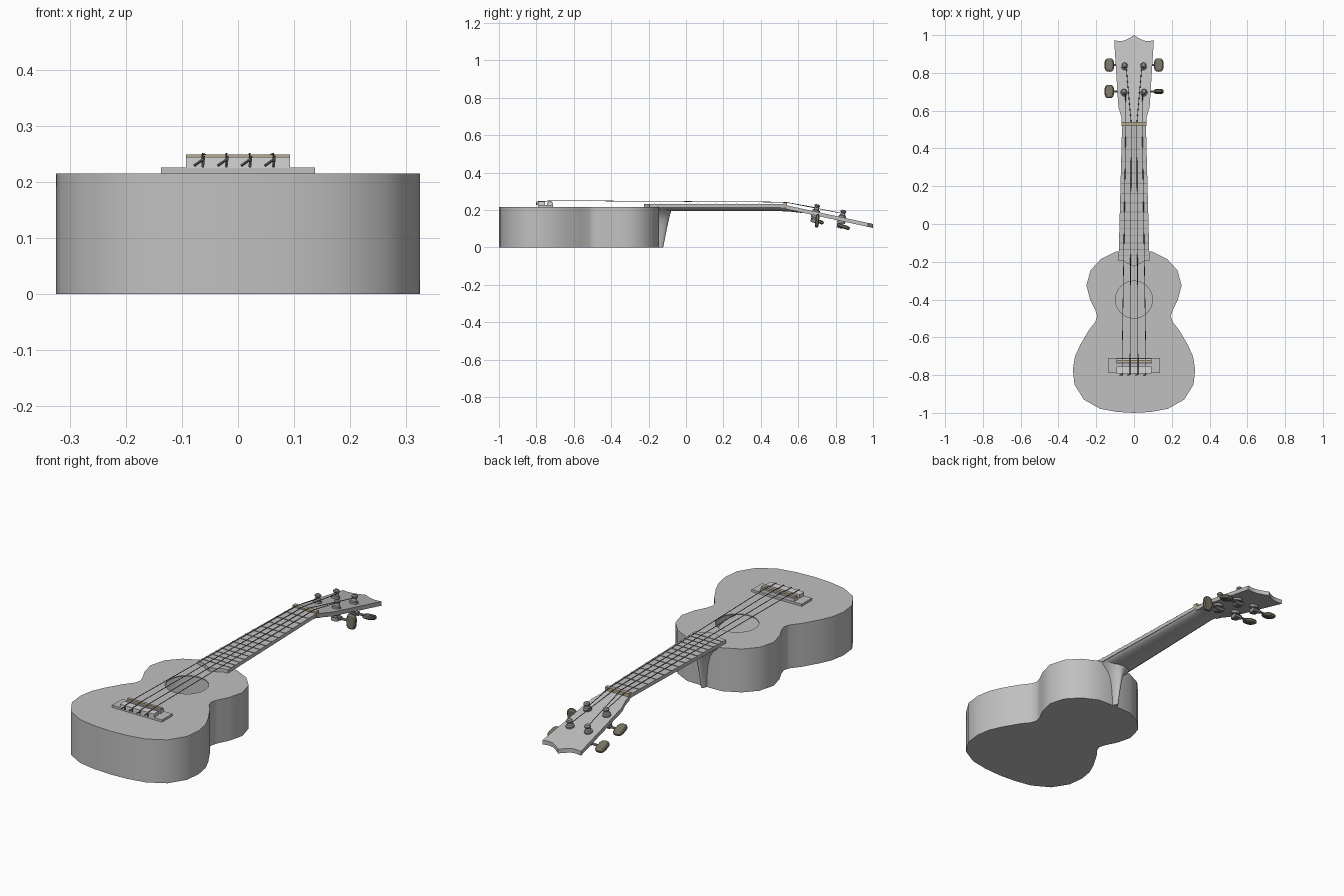
import bpy, bmesh, math
from mathutils import Vector, Matrix

if "Cube" in bpy.data.objects:
    bpy.data.objects.remove(bpy.data.objects["Cube"])


def material(name, rgb):
    m = bpy.data.materials.new(name)
    m.diffuse_color = (*rgb, 1)
    m.use_nodes = True
    m.node_tree.nodes["Principled BSDF"].inputs["Base Color"].default_value = m.diffuse_color
    return m


GREY = material("body grey", (0.53, 0.53, 0.53))
LIGHT = material("bridge light grey", (0.66, 0.66, 0.66))
METAL = material("tuner metal", (0.30, 0.30, 0.31))
DARK = material("string dark grey", (0.14, 0.14, 0.14))
BONE = material("nut tan", (0.48, 0.42, 0.29))
BUTTON = material("button olive", (0.18, 0.165, 0.125))


def finish(bm, name, mat, angle=35):
    bmesh.ops.recalc_face_normals(bm, faces=bm.faces)
    me = bpy.data.meshes.new(name)
    bm.to_mesh(me)
    bm.free()
    me.materials.append(mat)
    ob = bpy.data.objects.new(name, me)
    bpy.context.collection.objects.link(ob)
    bpy.ops.object.select_all(action='DESELECT')
    ob.select_set(True)
    bpy.context.view_layer.objects.active = ob
    bpy.ops.object.shade_smooth_by_angle(angle=math.radians(angle))
    return ob


def loft(name, rings, mat, angle=35):
    """Skin a list of equal-length rings and cap both ends."""
    bm = bmesh.new()
    vs = [[bm.verts.new(p) for p in r] for r in rings]
    n = len(vs[0])
    for a, b in zip(vs, vs[1:]):
        for i in range(n):
            j = (i + 1) % n
            bm.faces.new((a[i], a[j], b[j], b[i]))
    bm.faces.new(vs[0])
    bm.faces.new(vs[-1])
    return finish(bm, name, mat, angle)


def box(name, x0, x1, y0, y1, z0, z1, mat):
    return loft(name, [[(x0, y0, z), (x1, y0, z), (x1, y1, z), (x0, y1, z)] for z in (z0, z1)], mat)


def lathe(name, base, axis, profile, mat, n=12):
    """Revolve (radius, distance) pairs along an axis."""
    rot = Vector(axis).to_track_quat('Z', 'Y').to_matrix()
    ring = [2 * math.pi * i / n for i in range(n)]
    return loft(name, [[Vector(base) + rot @ Vector((r * math.cos(a), r * math.sin(a), h))
                        for a in ring] for r, h in profile], mat)


def rod(name, a, b, r, mat, n=8):
    a, b = Vector(a), Vector(b)
    return lathe(name, a, b - a, [(r, 0), (r, (b - a).length)], mat, n)


def mirrored(half):
    """Half outline running from centre to centre, mirrored in x."""
    return half + [(-x, y) for x, y in reversed(half) if x > 1e-6]


# hollow body with a round sound hole
H = 0.215
body = mirrored([(0, -0.143), (0.095, -0.145), (0.175, -0.185), (0.23, -0.245), (0.252, -0.325),
                 (0.233, -0.40), (0.205, -0.455), (0.195, -0.49), (0.206, -0.52), (0.238, -0.56),
                 (0.285, -0.64), (0.312, -0.70), (0.324, -0.77), (0.315, -0.85), (0.265, -0.93),
                 (0.18, -0.978), (0.09, -0.995), (0, -1.0)])
bm = bmesh.new()
low = [bm.verts.new((x, y, 0)) for x, y in body]
top = [bm.verts.new((x, y, H)) for x, y in body]
hole = [bm.verts.new((0.098 * math.cos(i * math.pi / 16), -0.4 + 0.098 * math.sin(i * math.pi / 16), H))
        for i in range(32)]
bm.faces.new(low)
for i in range(len(low)):
    j = (i + 1) % len(low)
    bm.faces.new((low[i], low[j], top[j], top[i]))
edges = [bm.edges.get((top[i - 1], top[i])) for i in range(len(top))]
edges += [bm.edges.new((hole[i - 1], hole[i])) for i in range(32)]
bmesh.ops.triangle_fill(bm, use_beauty=True, edges=edges, normal=(0, 0, 1))
ob = finish(bm, "body", GREY, 60)
for p in ob.data.polygons:
    if abs(p.normal.z) > 0.9:
        p.use_smooth = False
mod = ob.modifiers.new("shell", 'SOLIDIFY')
mod.thickness, mod.offset = 0.005, -1


# neck: half-round sections
def half_width(y):
    return 0.063 + (0.53 - y) * 0.026


def neck_ring(y, w, zt, depth):
    return [(w * math.cos(t), y, zt - depth * math.sin(t)) for t in
            [math.pi * i / 12 for i in range(13)]]


loft("neck", [neck_ring(-0.15, 0.079, 0.219, 0.025), neck_ring(-0.08, 0.077, 0.219, 0.025),
              neck_ring(0.50, 0.063, 0.219, 0.025), neck_ring(0.56, 0.066, 0.214, 0.023),
              neck_ring(0.62, 0.07, 0.2, 0.016)], GREY, 60)

# heel: thin fin flaring up to the neck
loft("heel", [[(w * math.cos(t), -0.155 + (f + 0.155) * math.sin(t), z) for t in
               [math.pi * i / 12 for i in range(13)]]
              for z, w, f in [(0, 0.014, -0.122), (0.06, 0.016, -0.110), (0.11, 0.021, -0.100),
                              (0.15, 0.030, -0.091), (0.18, 0.046, -0.084), (0.207, 0.077, -0.075)]], GREY, 60)

# fretboard with a shaped lower end
board = mirrored([(0, 0.53), (0.063, 0.53), (0.082, -0.195), (0.052, -0.197), (0.03, -0.212), (0, -0.225)])
loft("fretboard", [[(x, y, z) for x, y in board] for z in (0.214, 0.232)], GREY)
for n in range(1, 15):
    y = 0.53 - 1.26 * (1 - 2 ** (-n / 12))
    w = half_width(y)
    box(f"fret_{n}", -w, w, y - 0.002, y + 0.002, 0.231, 0.234, METAL)
box("nut", -0.065, 0.065, 0.52, 0.54, 0.215, 0.241, BONE)


# tilted headstock
def head_z(y):
    return 0.22 - 0.216 * (y - 0.56)


head = mirrored([(0, 0.535), (0.064, 0.535), (0.068, 0.57), (0.083, 0.62), (0.105, 0.972),
                 (0.075, 0.968), (0.05, 0.971), (0.025, 0.984), (0, 1.0)])
loft("headstock", [[(x, y, head_z(y) - d) for x, y in head] for d in (0, 0.021)], GREY)

# tuners: post, gear housing, shaft and button at four places
TILT = math.atan(0.216)
UP = Vector((0, math.sin(TILT), math.cos(TILT)))
for side, label in ((-1, "left"), (1, "right")):
    for px, py, row in ((0.053, 0.695, "lower"), (0.05, 0.835, "upper")):
        tag = f"{row}_{label}"
        base = Vector((side * px, py, head_z(py)))
        lathe(f"post_{tag}", base - UP * 0.06, UP,
              [(0.009, 0), (0.009, 0.059), (0.020, 0.060), (0.020, 0.068), (0.014, 0.072), (0.013, 0.079),
               (0.010, 0.083), (0.015, 0.089), (0.015, 0.095), (0.009, 0.100)], METAL)
        lathe(f"gear_{tag}", base - UP * 0.058, UP, [(0.018, 0), (0.018, 0.016)], METAL)
        lathe(f"mount_{tag}", base - UP * 0.032, UP, [(0.022, 0), (0.022, 0.012)], METAL)
        c = base - UP * 0.05 + Vector((0, 0.017, 0))
        rod(f"worm_{tag}", c - Vector((side * 0.018, 0, 0)), c + Vector((side * 0.022, 0, 0)), 0.011, METAL)
        end = Vector((side * 0.118, c.y, c.z))
        rod(f"shaft_{tag}", c, end, 0.006, METAL)
        # flattened button; the lower right one is turned on edge
        turn = math.pi / 2 - 0.1 if (row, side) == ("lower", 1) else -0.35
        rot = Matrix.Rotation(turn, 3, 'X')
        centre = Vector((side * 0.131, c.y, c.z))
        rings = []
        for k, h in ((0.8, -0.010), (1, -0.005), (1, 0.005), (0.8, 0.010)):
            rings.append([centre + rot @ Vector((
                k * 0.025 * math.copysign(abs(math.cos(a)) ** 0.6, math.cos(a)),
                k * 0.036 * math.copysign(abs(math.sin(a)) ** 0.7, math.sin(a)), h))
                for a in [math.pi * i / 8 for i in range(16)]])
        loft(f"button_{tag}", rings, BUTTON)

# bridge: base plate, raised blocks and saddle
box("bridge_plate", -0.137, 0.137, -0.79, -0.71, 0.214, 0.226, GREY)
box("bridge_tie_block", -0.093, 0.093, -0.792, -0.755, 0.225, 0.244, LIGHT)
box("bridge_front_block", -0.093, 0.093, -0.742, -0.712, 0.225, 0.240, LIGHT)
box("saddle", -0.093, 0.093, -0.734, -0.720, 0.239, 0.249, BONE)

# strings: tie, bridge to nut, nut to post
for i in range(4):
    s = i - 1.5
    xb, xn = s * 0.042, s * 0.029
    outer = i in (0, 3)
    side = -1 if s < 0 else 1
    px, py = (0.053, 0.695) if outer else (0.05, 0.835)
    post = Vector((side * (px - 0.008), py, head_z(py))) + UP * 0.021
    path = [(xb, -0.80, 0.236), (xb, -0.79, 0.246), (xb, -0.757, 0.246), (xb, -0.727, 0.250),
            (xn, 0.53, 0.242), post]
    for k in range(5):
        rod(f"string_{i + 1}_part_{k + 1}", path[k], path[k + 1], 0.0017, DARK, 6)
    rod(f"string_{i + 1}_tail", (xb + 0.002, -0.797, 0.241), (xb - 0.015, -0.801, 0.229), 0.0022, DARK, 6)
    rod(f"string_{i + 1}_knot", (xb, -0.797, 0.226), (xb + 0.002, -0.797, 0.246), 0.0028, DARK, 6)
